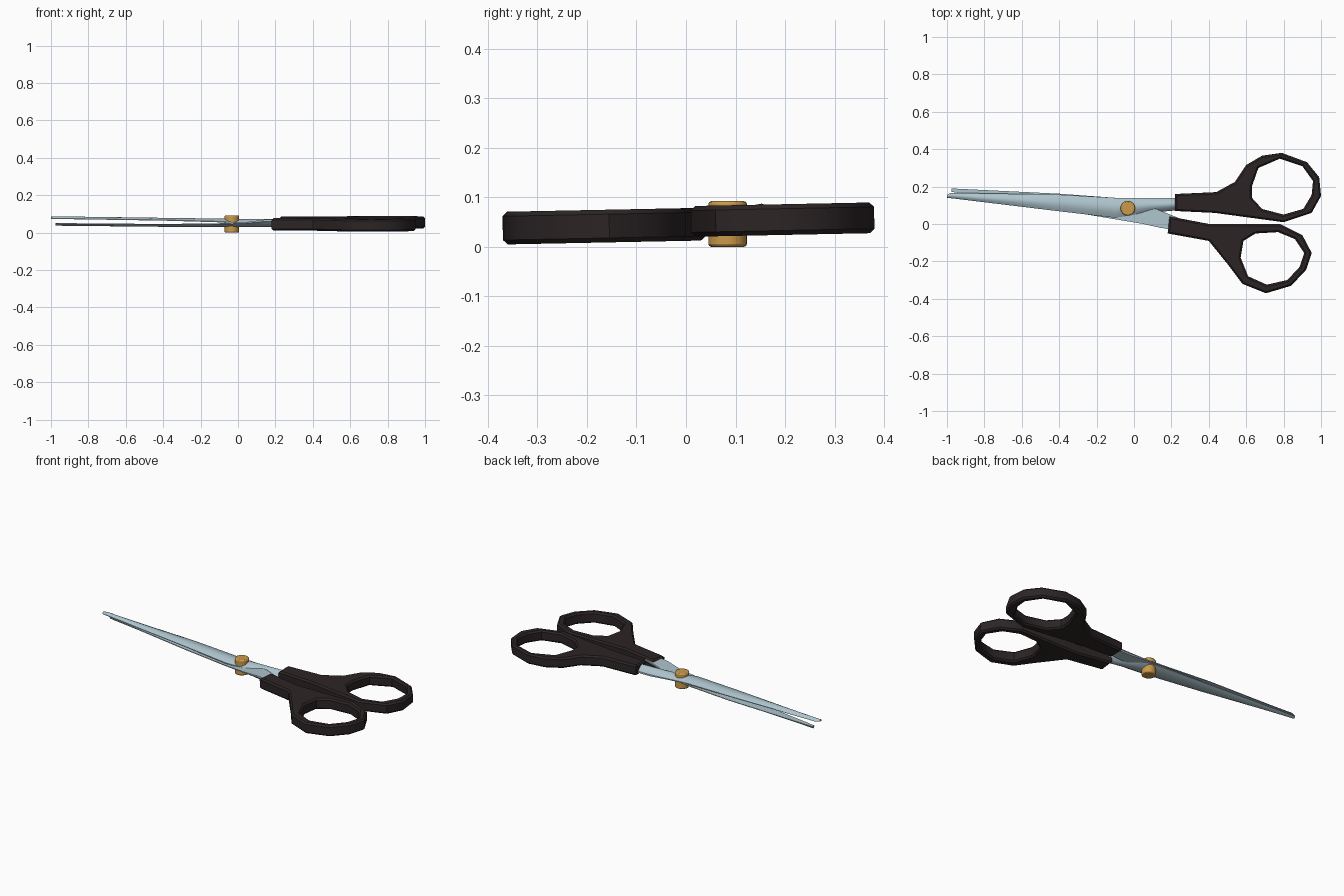
import bpy, bmesh, math

if "Cube" in bpy.data.objects:
    bpy.data.objects.remove(bpy.data.objects["Cube"])


def material(name, rgb):
    m = bpy.data.materials.new(name)
    m.diffuse_color = (*rgb, 1)
    m.use_nodes = True
    m.node_tree.nodes["Principled BSDF"].inputs["Base Color"].default_value = m.diffuse_color
    return m


STEEL = material("steel", (0.42, 0.55, 0.61))
PLASTIC = material("dark_plastic", (0.025, 0.018, 0.019))
BRASS = material("brass", (0.6, 0.32, 0.07))


def finish(obj, mat, angle):
    bpy.ops.object.select_all(action='DESELECT')
    obj.select_set(True)
    bpy.context.view_layer.objects.active = obj
    if obj.type == 'CURVE':
        bpy.ops.object.convert(target='MESH')
        obj = bpy.context.view_layer.objects.active
    obj.data.materials.clear()
    obj.data.materials.append(mat)
    bpy.ops.object.shade_smooth_by_angle(angle=math.radians(angle))


def handle(name, outline, hole, z, half):
    """Extruded outline with a finger hole and chamfered rims."""
    cu = bpy.data.curves.new(name, 'CURVE')
    cu.dimensions = '2D'
    cu.fill_mode = 'BOTH'
    chamfer = 0.009
    cu.extrude, cu.bevel_depth = half - chamfer, chamfer
    cu.bevel_resolution, cu.offset = 0, -chamfer
    for pts in (outline, hole):
        sp = cu.splines.new('POLY')
        sp.points.add(len(pts) - 1)
        for p, (x, y) in zip(sp.points, pts):
            p.co = (x, y, 0, 1)
        sp.use_cyclic_u = True
    obj = bpy.data.objects.new(name, cu)
    bpy.context.collection.objects.link(obj)
    obj.location.z = z
    obj.rotation_euler.x = 0.02
    finish(obj, PLASTIC, 40)


def blade(name, stations):
    """Loft of domed sections: x, y low, y high, flat inner z, dome height."""
    bm = bmesh.new()
    n, rings = 8, []
    for x, y0, y1, z, h in stations:
        ring = [bm.verts.new((x, y0, z)), bm.verts.new((x, y1, z))]
        for i in range(n, -1, -1):
            t = i / n
            ring.append(bm.verts.new((x, y0 + (y1 - y0) * t,
                                      z + h * (0.25 + 0.75 * math.sin(math.pi * t)))))
        rings.append(ring)
    for a, b in zip(rings, rings[1:]):
        for i in range(len(a)):
            j = (i + 1) % len(a)
            bm.faces.new((a[i], a[j], b[j], b[i]))
    bm.faces.new(rings[0])
    bm.faces.new(rings[-1])
    bmesh.ops.recalc_face_normals(bm, faces=bm.faces)
    me = bpy.data.meshes.new(name)
    bm.to_mesh(me)
    bm.free()
    obj = bpy.data.objects.new(name, me)
    bpy.context.collection.objects.link(obj)
    finish(obj, STEEL, 35)


# Handles
handle("rear_handle",
       [(.22, .07), (.43, .06), (.80, .01), (.95, .06), (1, .15), (.99, .25), (.925, .33),
        (.79, .38), (.685, .365), (.60, .315), (.54, .225), (.44, .17), (.22, .16)],
       [(.63, .14), (.685, .08), (.80, .05), (.905, .08), (.95, .155), (.957, .23),
        (.90, .31), (.78, .35), (.665, .30), (.63, .20)], 0.051, 0.031)
handle("front_handle",
       [(.19, .04), (.40, 0), (.78, 0), (.90, -.06), (.95, -.155), (.92, -.245), (.84, -.33),
        (.705, -.37), (.58, -.32), (.505, -.22), (.40, -.09), (.18, -.05)],
       [(.57, -.18), (.585, -.09), (.65, -.05), (.77, -.043), (.86, -.08), (.91, -.155),
        (.885, -.23), (.82, -.30), (.71, -.325), (.61, -.28)], 0.045, 0.033)

# Crossing blades with their shanks
blade("upper_blade",
      [(-1, .14, .155, .074, .012), (-.98, .138, .167, .073, .014), (-.4, .068, .157, .064, .015),
       (-.1, .033, .14, .055, .02), (.04, .055, .14, .045, .028), (.14, .065, .14, .036, .038),
       (.3, .08, .14, .036, .038)])
blade("lower_blade",
      [(-.975, .172, .19, .051, -.014), (-.4, .075, .162, .046, -.015), (-.1, .025, .14, .05, -.02),
       (.04, .002, .11, .056, -.026), (.14, -.02, .072, .069, -.038), (.27, -.04, .02, .069, -.038)])

# Pivot screw, softened at both rims
bpy.ops.mesh.primitive_cylinder_add(vertices=24, radius=0.039, depth=0.092,
                                    location=(-0.033, 0.084, 0.046))
screw = bpy.context.object
screw.name = "pivot_screw"
bev = screw.modifiers.new("rim", 'BEVEL')
bev.width, bev.segments, bev.limit_method = 0.006, 2, 'ANGLE'
finish(screw, BRASS, 40)
